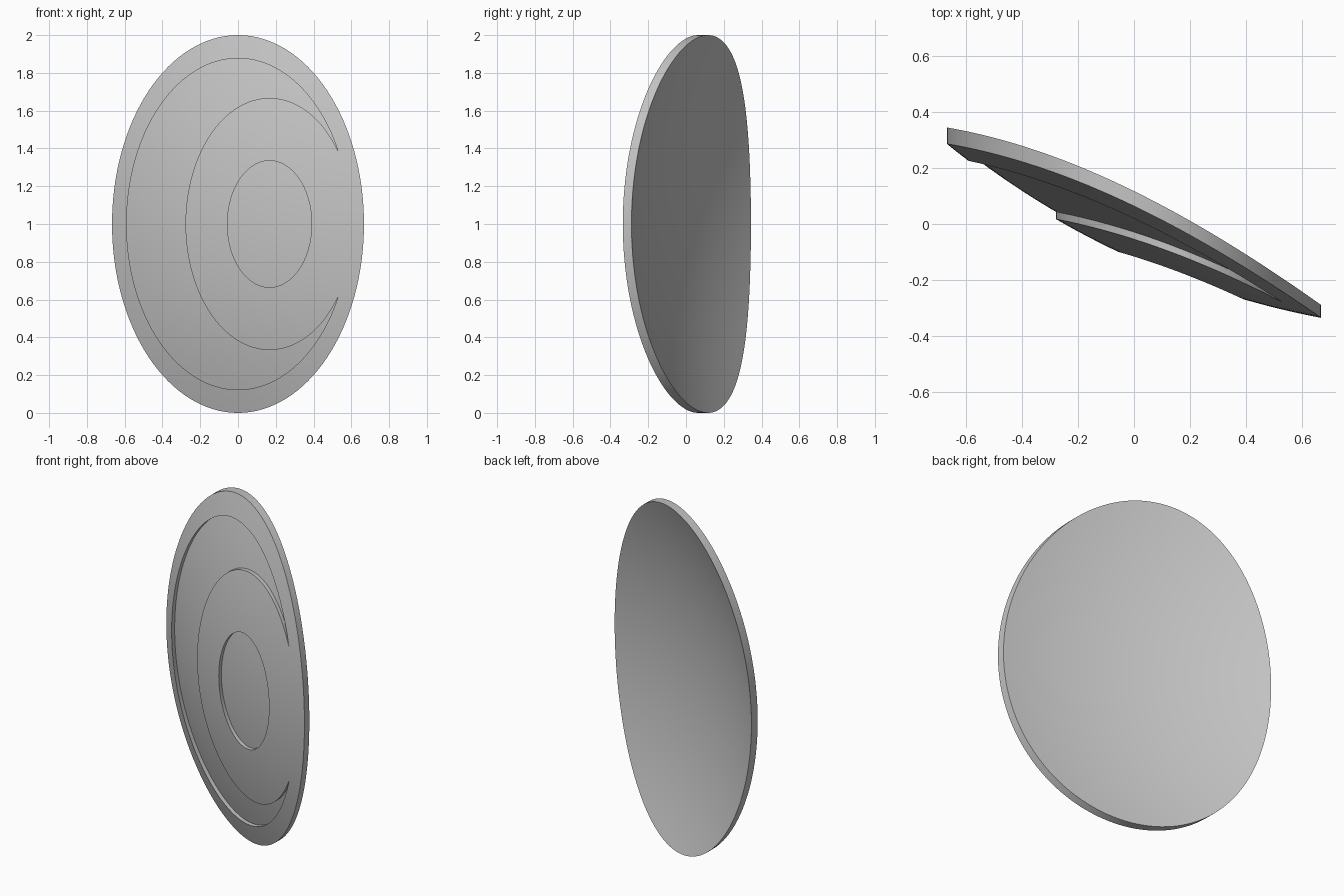
import bpy
import bmesh
import math

if "Cube" in bpy.data.objects:
    bpy.data.objects.remove(bpy.data.objects["Cube"], do_unlink=True)

# Centre of the large sphere that every curved face follows
CX, CY, CZ = 1.226, 2.613, 1.0
FRONT, THICK = 3.0, 0.045
FLOOR = FRONT - THICK / 2
SEGMENTS, RINGS = 128, 16


def on_sphere(x, z, radius):
    return x, CY - math.sqrt(radius ** 2 - (x - CX) ** 2 - (z - CZ) ** 2), z


def domed_disc(name, cx, half_w, half_h, front, back):
    """Elliptical plate between two concentric spheres, with walls along y."""
    bm = bmesh.new()
    rims = []
    for radius, flip in ((front, False), (back, True)):
        centre = bm.verts.new(on_sphere(cx, CZ, radius))
        previous = None
        for r in range(1, RINGS + 1):
            ring = []
            for s in range(SEGMENTS):
                a = math.tau * s / SEGMENTS
                x = cx + half_w * r / RINGS * math.cos(a)
                z = CZ + half_h * r / RINGS * math.sin(a)
                ring.append(bm.verts.new(on_sphere(x, z, radius)))
            for s in range(SEGMENTS):
                n = (s + 1) % SEGMENTS
                if previous:
                    face = [previous[s], ring[s], ring[n], previous[n]]
                else:
                    face = [centre, ring[s], ring[n]]
                bm.faces.new(face[::-1] if flip else face)
            previous = ring
        rims.append(previous)
    f, b = rims
    for s in range(SEGMENTS):
        n = (s + 1) % SEGMENTS
        bm.faces.new((f[n], f[s], b[s], b[n]))
    bmesh.ops.recalc_face_normals(bm, faces=bm.faces)
    mesh = bpy.data.meshes.new(name)
    bm.to_mesh(mesh)
    bm.free()
    obj = bpy.data.objects.new(name, mesh)
    bpy.context.collection.objects.link(obj)
    return obj


def subtract(target, cutter):
    mod = target.modifiers.new("cut", "BOOLEAN")
    mod.operation = "DIFFERENCE"
    mod.solver = "EXACT"
    mod.object = cutter
    bpy.ops.object.select_all(action="DESELECT")
    bpy.context.view_layer.objects.active = target
    target.select_set(True)
    bpy.ops.object.modifier_apply(modifier=mod.name)
    bpy.data.objects.remove(cutter, do_unlink=True)


# Shield plate
shield = domed_disc("shield", 0, 0.667, 1.0, FRONT, FRONT - THICK)

# Crescent groove: large ellipse less an offset smaller one
crescent = domed_disc("crescent_cutter", 0, 0.59, 0.877, FRONT + 0.1, FLOOR)
inner = domed_disc("inner_cutter", 0.167, 0.445, 0.667, FRONT + 0.2, FLOOR - 0.1)
subtract(crescent, inner)
subtract(shield, crescent)

# Round recess inside the crescent
subtract(shield, domed_disc("round_cutter", 0.167, 0.223, 0.335, FRONT + 0.1, FLOOR))

# Grey finish
grey = bpy.data.materials.new("grey")
grey.use_nodes = True
colour = (0.55, 0.55, 0.55, 1)
grey.diffuse_color = colour
grey.node_tree.nodes["Principled BSDF"].inputs["Base Color"].default_value = colour
shield.data.materials.clear()
shield.data.materials.append(grey)
for poly in shield.data.polygons:
    poly.material_index = 0

bpy.ops.object.select_all(action="DESELECT")
shield.select_set(True)
bpy.context.view_layer.objects.active = shield
bpy.ops.object.shade_smooth_by_angle(angle=math.radians(30))
